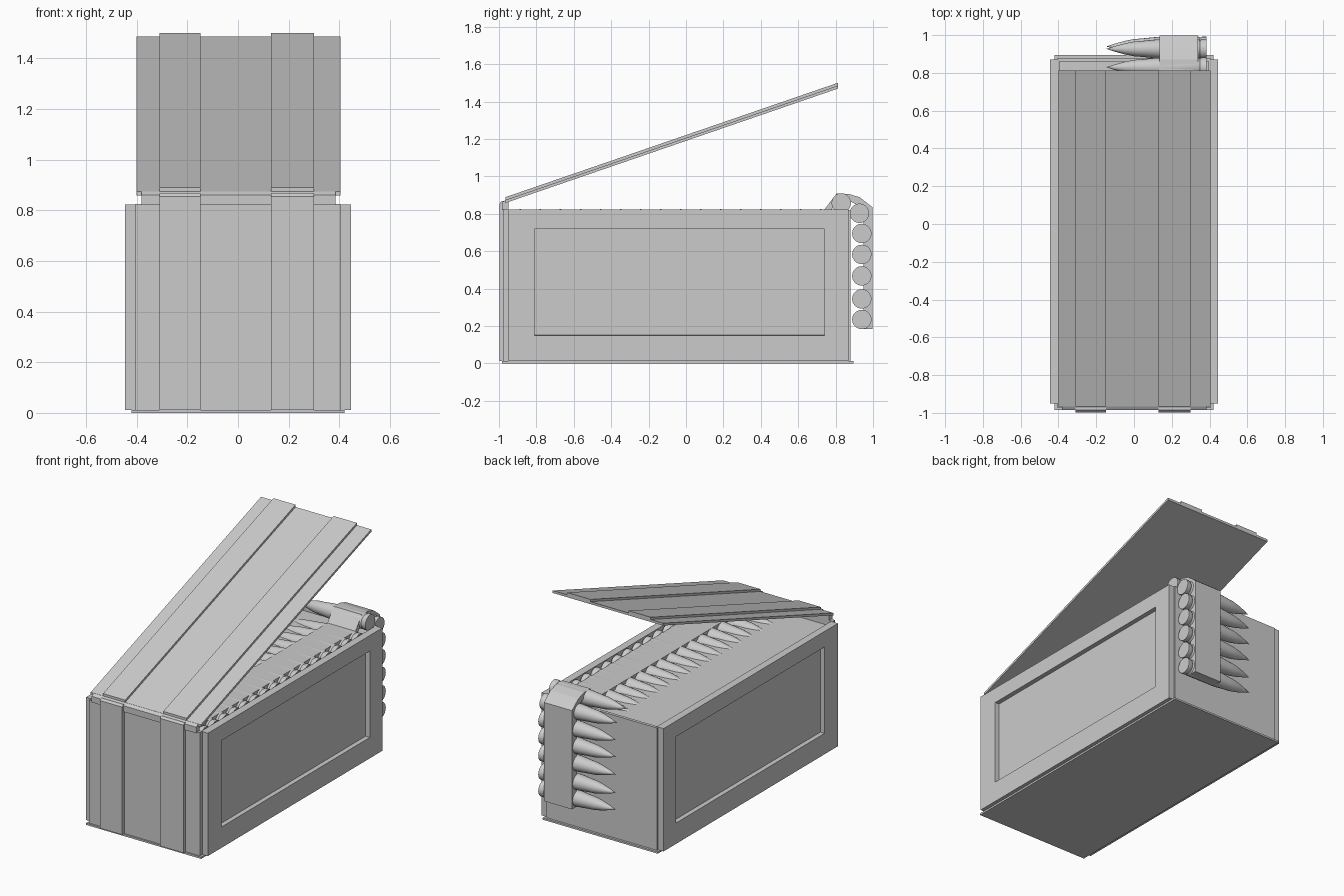
import bpy, bmesh, math

if "Cube" in bpy.data.objects:
    bpy.data.objects.remove(bpy.data.objects["Cube"])


def finish(name, bm, smooth=False):
    bmesh.ops.recalc_face_normals(bm, faces=bm.faces)
    me = bpy.data.meshes.new(name)
    bm.to_mesh(me)
    bm.free()
    ob = bpy.data.objects.new(name, me)
    bpy.context.collection.objects.link(ob)
    if smooth:
        bpy.ops.object.select_all(action='DESELECT')
        ob.select_set(True)
        bpy.context.view_layer.objects.active = ob
        bpy.ops.object.shade_smooth_by_angle(angle=math.radians(35))
    return ob


def prism(name, pts, x0, x1):
    """Extrude a side-view (y, z) outline from x0 to x1."""
    bm = bmesh.new()
    a = [bm.verts.new((x0, y, z)) for y, z in pts]
    b = [bm.verts.new((x1, y, z)) for y, z in pts]
    bm.faces.new(a)
    bm.faces.new(b[::-1])
    for i in range(len(pts)):
        j = (i + 1) % len(pts)
        bm.faces.new((a[i], b[i], b[j], a[j]))
    return finish(name, bm)


def box(name, x0, x1, y0, y1, z0, z1):
    return prism(name, [(y0, z0), (y1, z0), (y1, z1), (y0, z1)], x0, x1)


# Box body with a shallow rim around the packed top
box("base_plate", -0.42, 0.42, -0.985, 0.895, 0, 0.012)
box("body", -0.405, 0.405, -0.975, 0.88, 0.012, 0.79)
box("back_rim", -0.405, 0.405, 0.86, 0.88, 0.79, 0.82)
box("front_rim", -0.405, 0.405, -0.975, -0.95, 0.79, 0.825)

# Side panels with recessed windows
for s, label in ((-1, "left"), (1, "right")):
    bm = bmesh.new()
    bmesh.ops.create_cube(bm, size=1)
    for v in bm.verts:
        v.co.x = s * (0.445 if v.co.x * s > 0 else 0.395)
        v.co.y = 0.87 if v.co.y > 0 else -0.95
        v.co.z = 0.823 if v.co.z > 0 else 0.012
    bm.normal_update()
    face = next(f for f in bm.faces if f.normal.x * s > 0.9)
    bmesh.ops.inset_region(bm, faces=[face], thickness=0.1)
    for v in face.verts:
        v.co.y = 0.74 if v.co.y > 0 else -0.81
        v.co.z = 0.72 if v.co.z > 0.4 else 0.15
    bmesh.ops.inset_region(bm, faces=[face], thickness=0.001)
    for v in face.verts:
        v.co.x = s * 0.415
    finish(label + "_panel", bm)

# Hinge, open lid and raised straps
prism("hinge_bar", [(-0.985, 0.82), (-0.95, 0.82), (-0.95, 0.868), (-0.965, 0.873),
                    (-0.985, 0.86)], -0.38, 0.385)
K = 0.344
Y0, Y1, Z0 = -0.965, 0.812, 0.858


def lid_layer(name, x0, x1, low, high):
    rise = (Y1 - Y0) * K
    prism(name, [(Y0, Z0 + low), (Y1, Z0 + low + rise),
                 (Y1, Z0 + high + rise), (Y0, Z0 + high)], x0, x1)


lid_layer("lid", -0.40, 0.405, 0, 0.016)
for i, (x0, x1) in enumerate(((-0.31, -0.148), (0.13, 0.30))):
    lid_layer(f"lid_strap_{i}", x0, x1, 0.01, 0.031)
    prism(f"front_strap_{i}", [(-0.997, 0.012), (-0.97, 0.012), (-0.97, 0.85), (-0.96, 0.868),
                               (-0.985, 0.868), (-0.997, 0.855)], x0, x1)

# One turned cartridge, shared by the whole belt
profile = [(0.385, 0.052), (0.36, 0.052), (0.35, 0.046), (0.34, 0.052), (0.12, 0.05),
           (0.04, 0.042), (0.0, 0.039), (-0.05, 0.029), (-0.10, 0.015)]
N = 20
bm = bmesh.new()
rings = [[bm.verts.new((x, r * math.cos(2 * math.pi * k / N), r * math.sin(2 * math.pi * k / N)))
          for k in range(N)] for x, r in profile]
tip = bm.verts.new((-0.147, 0, 0))
bm.faces.new(rings[0])
for k in range(N):
    j = (k + 1) % N
    for a, b in zip(rings, rings[1:]):
        bm.faces.new((a[k], a[j], b[j], b[k]))
    bm.faces.new((rings[-1][k], rings[-1][j], tip))
first = finish("cartridge_0", bm, smooth=True)

# Packed row along the top, then the end hanging over the back
spots = [(0.72 - 0.107 * i, 0.773) for i in range(16)]
spots += [(0.83, 0.858), (0.927, 0.803), (0.94, 0.695), (0.94, 0.583),
          (0.94, 0.468), (0.94, 0.345), (0.94, 0.235)]
first.location = (0, *spots[0])
for i, (y, z) in enumerate(spots[1:], 1):
    ob = bpy.data.objects.new(f"cartridge_{i}", first.data)
    ob.location = (0, y, z)
    bpy.context.collection.objects.link(ob)

# Link belt: flat run inside, folded over the back edge
prism("belt", [(-0.94, 0.80), (-0.94, 0.823), (0.74, 0.823), (0.805, 0.908), (0.87, 0.906),
               (0.93, 0.888), (0.997, 0.835), (0.997, 0.183), (0.95, 0.183), (0.95, 0.80),
               (0.91, 0.85), (0.86, 0.875), (0.82, 0.875), (0.76, 0.80)], 0.135, 0.34)
